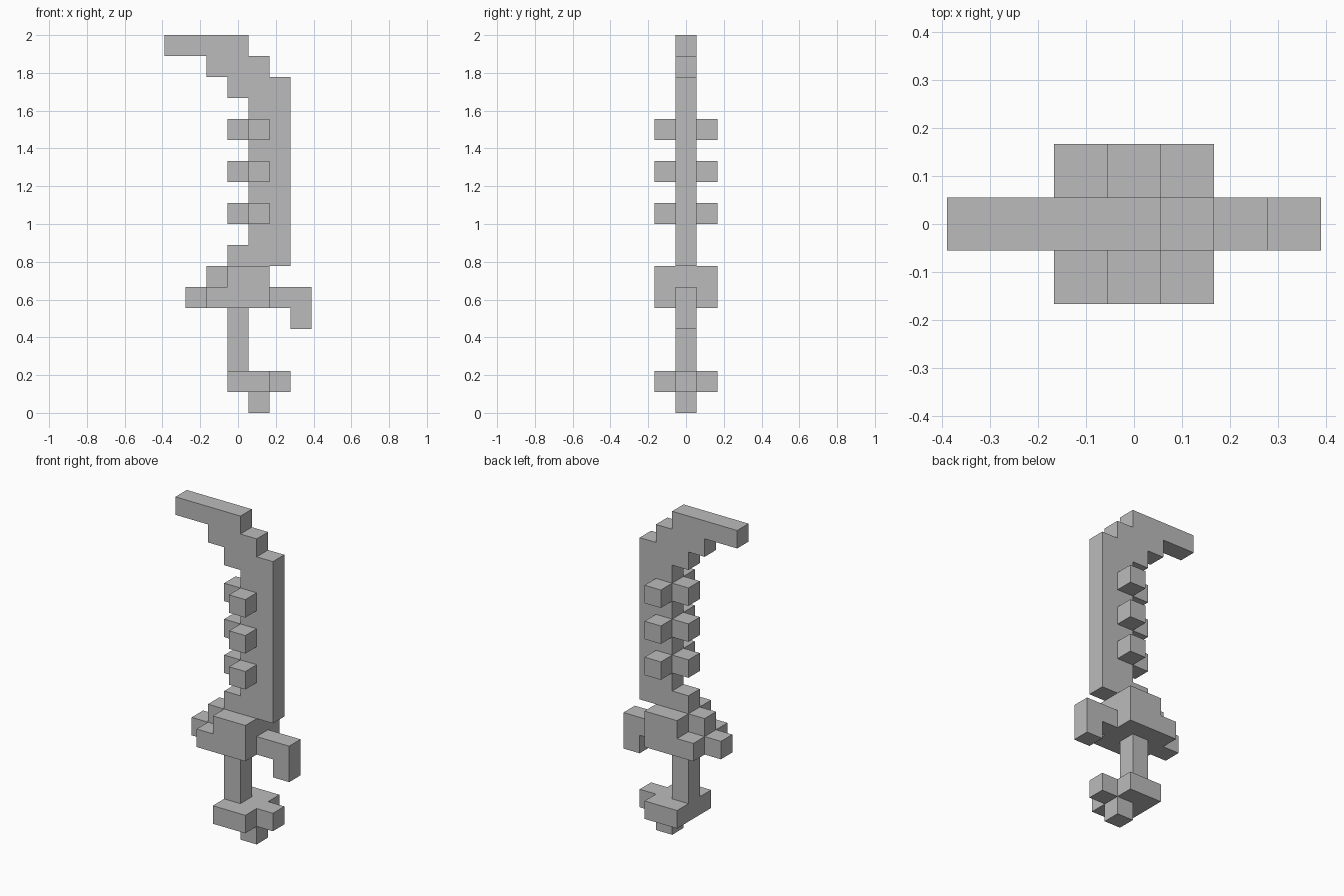
import bpy
import bmesh
from mathutils import Vector

cube = bpy.data.objects.get("Cube")
if cube:
    bpy.data.objects.remove(cube, do_unlink=True)

UNIT = 2 / 18  # edge of one block; the sword is 18 blocks tall

grey = bpy.data.materials.new("plain grey")
grey.use_nodes = True
color = (0.5, 0.5, 0.5, 1)
grey.diffuse_color = color
grey.node_tree.nodes["Principled BSDF"].inputs["Base Color"].default_value = color

AXES = [Vector(a) for a in ((1, 0, 0), (0, 1, 0), (0, 0, 1))]


def part(name, *boxes):
    """One closed solid from block ranges (x first, x last, y first, y last, z first, z last)."""
    cells = {(x, y, z)
             for x0, x1, y0, y1, z0, z1 in boxes
             for x in range(x0, x1 + 1)
             for y in range(y0, y1 + 1)
             for z in range(z0, z1 + 1)}
    bm = bmesh.new()
    for cell in cells:
        centre = Vector(cell) + AXES[2] / 2
        for i, axis in enumerate(AXES):
            u, v = AXES[(i + 1) % 3] / 2, AXES[(i + 2) % 3] / 2
            for side in (1, -1):
                n = axis * side
                if tuple(round(c) for c in Vector(cell) + n) in cells:
                    continue
                mid = centre + n / 2
                ring = [mid - u - v, mid + u - v, mid + u + v, mid - u + v]
                bm.faces.new([bm.verts.new(p * UNIT) for p in ring[::side]])
    bmesh.ops.remove_doubles(bm, verts=bm.verts, dist=0.001)
    bmesh.ops.dissolve_limit(bm, angle_limit=0.01, verts=bm.verts, edges=bm.edges)
    mesh = bpy.data.meshes.new(name)
    bm.to_mesh(mesh)
    bm.free()
    mesh.materials.append(grey)
    obj = bpy.data.objects.new(name, mesh)
    bpy.context.collection.objects.link(obj)
    return obj


# Pommel: end knob, cross block and a forward nub
part("pommel", (1, 1, 0, 0, 0, 0), (0, 1, -1, 1, 1, 1), (2, 2, 0, 0, 1, 1))

# Grip
part("grip", (0, 0, 0, 0, 2, 4))

# Guard: thick middle, stepped rear end and a drooping front hook
part("guard",
     (-1, 1, -1, 1, 5, 5), (0, 1, -1, 1, 6, 6),
     (-1, -1, 0, 0, 6, 6), (-2, -2, 0, 0, 5, 5),
     (2, 3, 0, 0, 5, 5), (3, 3, 0, 0, 4, 4))

# Blade: straight body with a stepped hooked tip
part("blade",
     (0, 2, 0, 0, 7, 7), (1, 2, 0, 0, 8, 14), (0, 2, 0, 0, 15, 15),
     (-1, 1, 0, 0, 16, 16), (-3, 0, 0, 0, 17, 17))

# Three rows of studs: one on the edge and one on each flat side
for row, z in enumerate((9, 11, 13), 1):
    part(f"edge_stud_{row}", (0, 0, 0, 0, z, z))
    for label, y in (("front", -1), ("back", 1)):
        part(f"{label}_stud_{row}", (1, 1, y, y, z, z))
